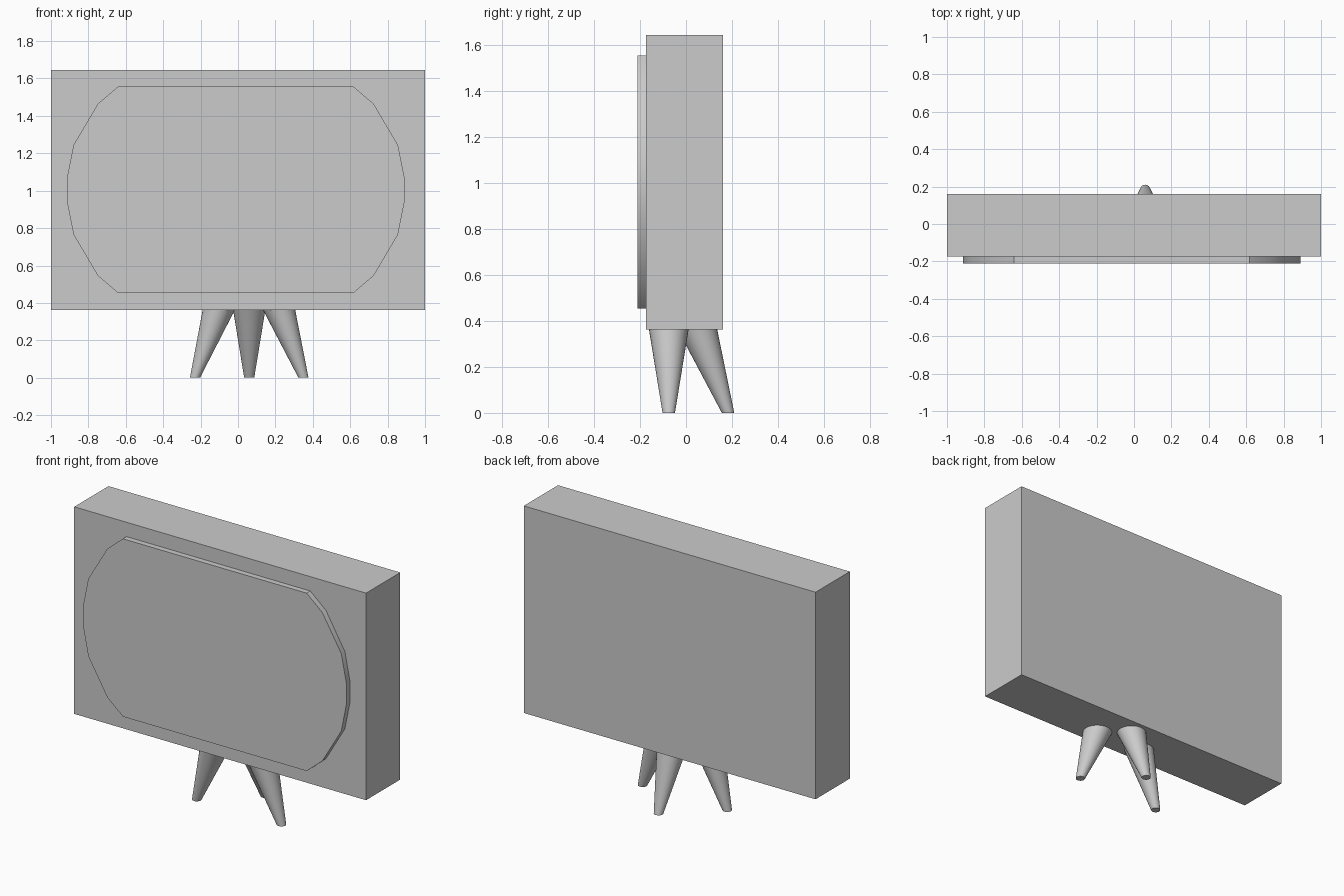
import bpy
import bmesh
from math import cos, sin, tau, radians
from mathutils import Vector

cube = bpy.data.objects.get("Cube")
if cube:
    bpy.data.objects.remove(cube, do_unlink=True)

grey = bpy.data.materials.new("plain grey")
grey.use_nodes = True
grey.diffuse_color = (0.6, 0.6, 0.6, 1)
grey.node_tree.nodes["Principled BSDF"].inputs["Base Color"].default_value = (0.6, 0.6, 0.6, 1)


def loft(name, lower, upper, smooth=True):
    """Closed solid between two matching outlines."""
    bm = bmesh.new()
    a = [bm.verts.new(p) for p in lower]
    b = [bm.verts.new(p) for p in upper]
    bm.faces.new(a)
    bm.faces.new(b)
    for i in range(len(a)):
        j = (i + 1) % len(a)
        bm.faces.new((a[i], a[j], b[j], b[i]))
    bmesh.ops.recalc_face_normals(bm, faces=bm.faces)
    mesh = bpy.data.meshes.new(name)
    bm.to_mesh(mesh)
    bm.free()
    mesh.materials.append(grey)
    obj = bpy.data.objects.new(name, mesh)
    bpy.context.collection.objects.link(obj)
    if smooth:
        bpy.ops.object.select_all(action="DESELECT")
        obj.select_set(True)
        bpy.context.view_layer.objects.active = obj
        bpy.ops.object.shade_smooth_by_angle(angle=radians(30))
    return obj


def circle(centre, radius, sides=32):
    c = Vector(centre)
    return [c + radius * Vector((cos(tau * i / sides), sin(tau * i / sides), 0))
            for i in range(sides)]


# Cabinet: a plain box
FRONT, BACK, BOTTOM, TOP = -0.175, 0.16, 0.362, 1.645
corners = [(-1, FRONT), (1, FRONT), (1, BACK), (-1, BACK)]
loft("cabinet", [(x, y, BOTTOM) for x, y in corners],
     [(x, y, TOP) for x, y in corners], smooth=False)

# Screen: raised panel with bowed ends, one quarter mirrored around its centre
quarter = [(0.902, 0.065), (0.867, 0.24), (0.737, 0.46), (0.63, 0.551)]
right = [(x, -z) for x, z in reversed(quarter)] + quarter
outline = right + [(-x, -z) for x, z in right]
loft("screen", [(x - 0.012, FRONT, z + 1.005) for x, z in outline],
     [(x - 0.012, -0.21, z + 1.005) for x, z in outline])

# Legs: three splayed tapering cones with level ends
legs = {
    "front_right_leg": ((-0.23, -0.075), (-0.103, -0.075)),
    "front_left_leg": ((0.35, -0.075), (0.22, -0.075)),
    "back_leg": ((0.06, 0.183), (0.06, 0.05)),
}
for name, (foot, top) in legs.items():
    loft(name, circle((*foot, 0), 0.027), circle((*top, BOTTOM), 0.086))
